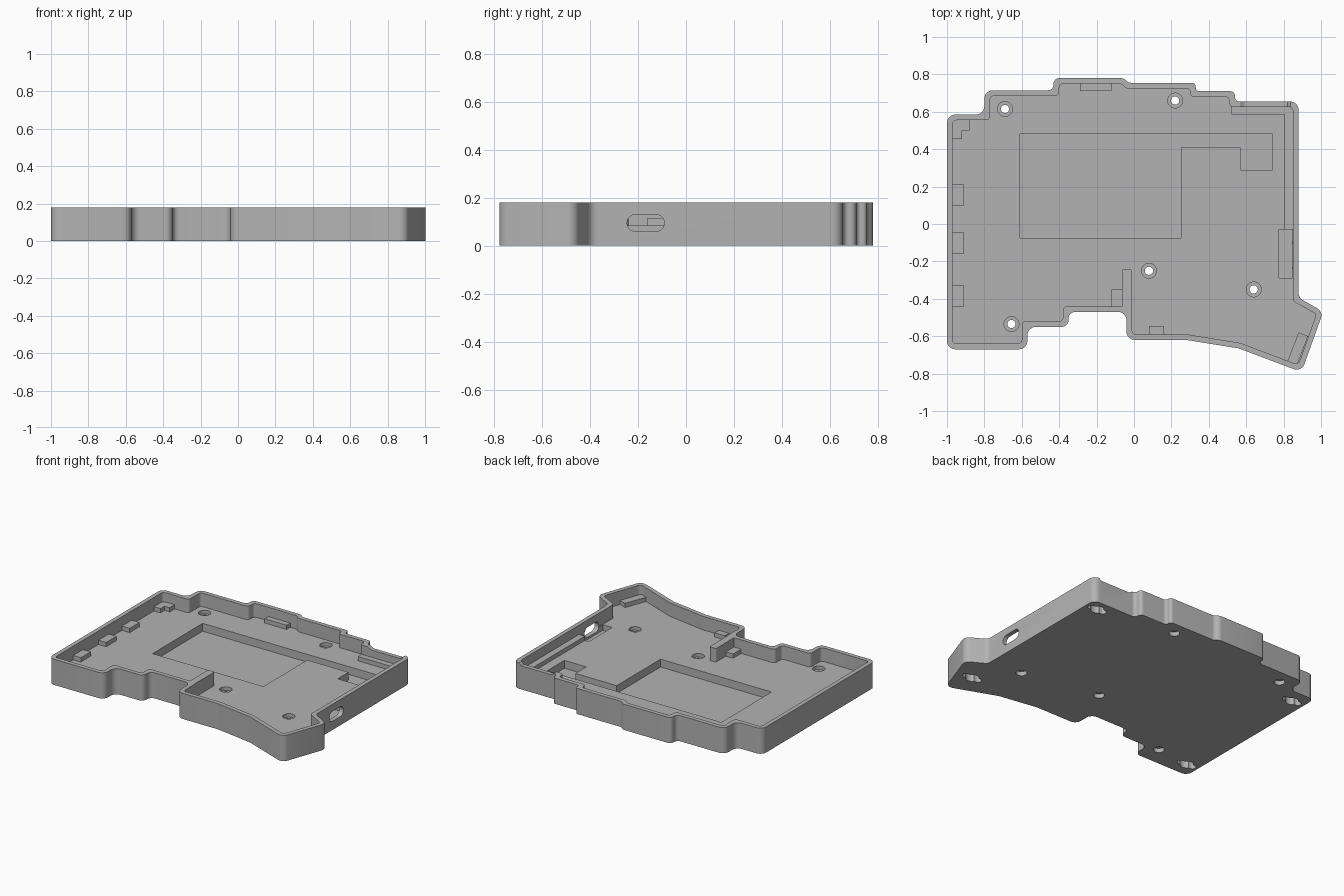
import bpy, bmesh, math
from mathutils import Vector, Matrix

cube = bpy.data.objects.get("Cube")
if cube:
    bpy.data.objects.remove(cube, do_unlink=True)

HEIGHT, FLOOR, LEDGE, WALL = 0.18, 0.085, 0.115, 0.03

grey = bpy.data.materials.new("plain grey")
grey.use_nodes = True
grey.diffuse_color = (0.45, 0.45, 0.45, 1)
grey.node_tree.nodes["Principled BSDF"].inputs["Base Color"].default_value = (0.45, 0.45, 0.45, 1)

# Axis maps for prisms lying along x or along y
ALONG_X = Matrix(((0, 0, 1, 0), (1, 0, 0, 0), (0, 1, 0, 0), (0, 0, 0, 1)))
ALONG_Y = Matrix(((1, 0, 0, 0), (0, 0, -1, 0), (0, 1, 0, 0), (0, 0, 0, 1)))


def prism(name, pts, low, high, axes=None):
    """Extrude a counterclockwise profile between two levels."""
    bm = bmesh.new()
    face = bm.faces.new([bm.verts.new((p[0], p[1], low)) for p in pts])
    top = bmesh.ops.extrude_face_region(bm, geom=[face])["geom"]
    verts = [v for v in top if isinstance(v, bmesh.types.BMVert)]
    bmesh.ops.translate(bm, vec=(0, 0, high - low), verts=verts)
    if axes:
        bm.transform(axes)
    bmesh.ops.recalc_face_normals(bm, faces=bm.faces)
    mesh = bpy.data.meshes.new(name)
    bm.to_mesh(mesh)
    bm.free()
    mesh.materials.append(grey)
    obj = bpy.data.objects.new(name, mesh)
    bpy.context.collection.objects.link(obj)
    return obj


def rect(x0, x1, y0, y1):
    return [(x0, y0), (x1, y0), (x1, y1), (x0, y1)]


def pill(x, y, half, r, steps=10):
    """Slot profile with round ends; a half length of zero gives a circle."""
    pts = []
    for side, start in ((1, -math.pi / 2), (-1, math.pi / 2)):
        for i in range(steps + (1 if half else 0)):
            a = start + math.pi * i / steps
            pts.append((x + side * half + r * math.cos(a), y + r * math.sin(a)))
    return pts


def inset(pts, d):
    """Move every edge of a counterclockwise outline inward."""
    out = []
    for i, p in enumerate(pts):
        e1 = (p - pts[i - 1]).normalized()
        e2 = (pts[(i + 1) % len(pts)] - p).normalized()
        n1, n2 = Vector((-e1.y, e1.x)), Vector((-e2.y, e2.x))
        out.append(p + (n1 + n2) * d / (1 + n1.dot(n2)))
    return out


def fillet(pts, radius, steps=6):
    """Round all the corners of an outline."""
    out = []
    for i, p in enumerate(pts):
        a, b = pts[i - 1] - p, pts[(i + 1) % len(pts)] - p
        half = a.angle(b) / 2
        t = min(radius / math.tan(half), 0.45 * min(a.length, b.length))
        r = t * math.tan(half)
        a.normalize()
        b.normalize()
        mid = p + (a + b).normalized() * r / math.sin(half)
        s, e = p + a * t - mid, p + b * t - mid
        sweep = math.atan2(s.x * e.y - s.y * e.x, s.dot(e))
        for k in range(steps + 1):
            out.append(mid + Matrix.Rotation(sweep * k / steps, 2) @ s)
    return out


def cut(target, cutter):
    cutter.hide_render = True
    mod = target.modifiers.new("cut", "BOOLEAN")
    mod.operation, mod.solver, mod.object = "DIFFERENCE", "EXACT", cutter
    bpy.context.view_layer.objects.active = target
    bpy.ops.object.modifier_apply(modifier=mod.name)
    bpy.data.objects.remove(cutter, do_unlink=True)


# Stepped outline of the tray, counterclockwise from the front left
outline = [Vector(p) for p in (
    (-1, -.67), (-.57, -.67), (-.57, -.55), (-.35, -.55), (-.35, -.47), (-.04, -.47),
    (-.04, -.62), (.28, -.62), (.56, -.665), (.896, -.792), (1.012, -.468), (.88, -.395),
    (.88, .655), (.54, .655), (.54, .71), (.33, .71), (.33, .755), (-.03, .755),
    (-.055, .78), (-.43, .78), (-.43, .715), (-.8, .715), (-.8, .585), (-1, .585))]
tray = prism("tray", fillet(outline, .045), 0, HEIGHT)
cut(tray, prism("cavity", fillet(inset(outline, WALL), .022), FLOOR, .3))

# Recess in the floor with its cable channel and connector box
recess = [(-.61, -.075), (.25, -.075), (.25, .41), (.57, .41), (.57, .29),
          (.74, .29), (.74, .48), (-.61, .48)]
cut(tray, prism("recess", recess, .03, .12))

# Port trough and rounded port opening in the side wall
cut(tray, prism("trough", rect(.775, .848, -.29, -.03), .045, .12))
cut(tray, prism("port", pill(-.168, .095, .043, .035), .82, .95, ALONG_X))

# Shallow dip in the back rim
dip = [(.55, .19), (.59, .165), (.82, .165), (.85, .19)]
cut(tray, prism("dip", dip, -.7, -.605, ALONG_Y))

# Screw holes, widened above and below
for x, y in ((-.69, .615), (.22, .66), (.08, -.25), (.64, -.35), (-.655, -.535)):
    cut(tray, prism("hole", pill(x, y, 0, .022), -.05, .15))
    cut(tray, prism("upper_bore", pill(x, y, 0, .04), .06, .15))
    cut(tray, prism("lower_bore", pill(x, y, 0, .035), -.05, .03))

# Keyhole slots in the underside
for x, y in ((.79, .576), (.84, -.6), (-.905, .48), (-.91, -.567)):
    cut(tray, prism("slot", pill(x, y, .05, .022), -.05, .05))
    cut(tray, prism("slot_eye", pill(x, y, 0, .042), -.05, .05))

# Support blocks around the walls
low = FLOOR - .01
parts = [tray]
for name, box in (("side_block_back", (-.98, -.91, .1, .21)),
                  ("side_block_middle", (-.98, -.91, -.16, -.045)),
                  ("side_block_front", (-.98, -.91, -.44, -.33)),
                  ("back_block", (-.29, -.12, .71, .76)),
                  ("divider_block", (-.12, -.05, -.45, -.35)),
                  ("front_block", (.08, .16, -.6, -.545))):
    parts.append(prism(name, rect(*box), low, LEDGE))
corner = [(-.98, .455), (-.92, .455), (-.92, .5), (-.88, .5), (-.88, .57), (-.98, .57)]
parts.append(prism("corner_block", corner, low, LEDGE))
lobe = [(.82, -.735), (.872, -.755), (.93, -.6), (.88, -.58)]
parts.append(prism("lobe_block", lobe, low, LEDGE))

# Ledge along the back and side walls, and the divider wall
ledge = [(.52, .585), (.805, .585), (.805, -.03), (.86, -.03), (.86, .64), (.52, .64)]
parts.append(prism("ledge", ledge, low, LEDGE))
divider = fillet([Vector(p) for p in rect(-.064, -.013, -.46, -.24)], .01, 3)
parts.append(prism("divider_wall", divider, low, HEIGHT))

bpy.ops.object.select_all(action="DESELECT")
for obj in parts:
    obj.select_set(True)
bpy.context.view_layer.objects.active = tray
bpy.ops.object.shade_smooth_by_angle(angle=math.radians(30))
